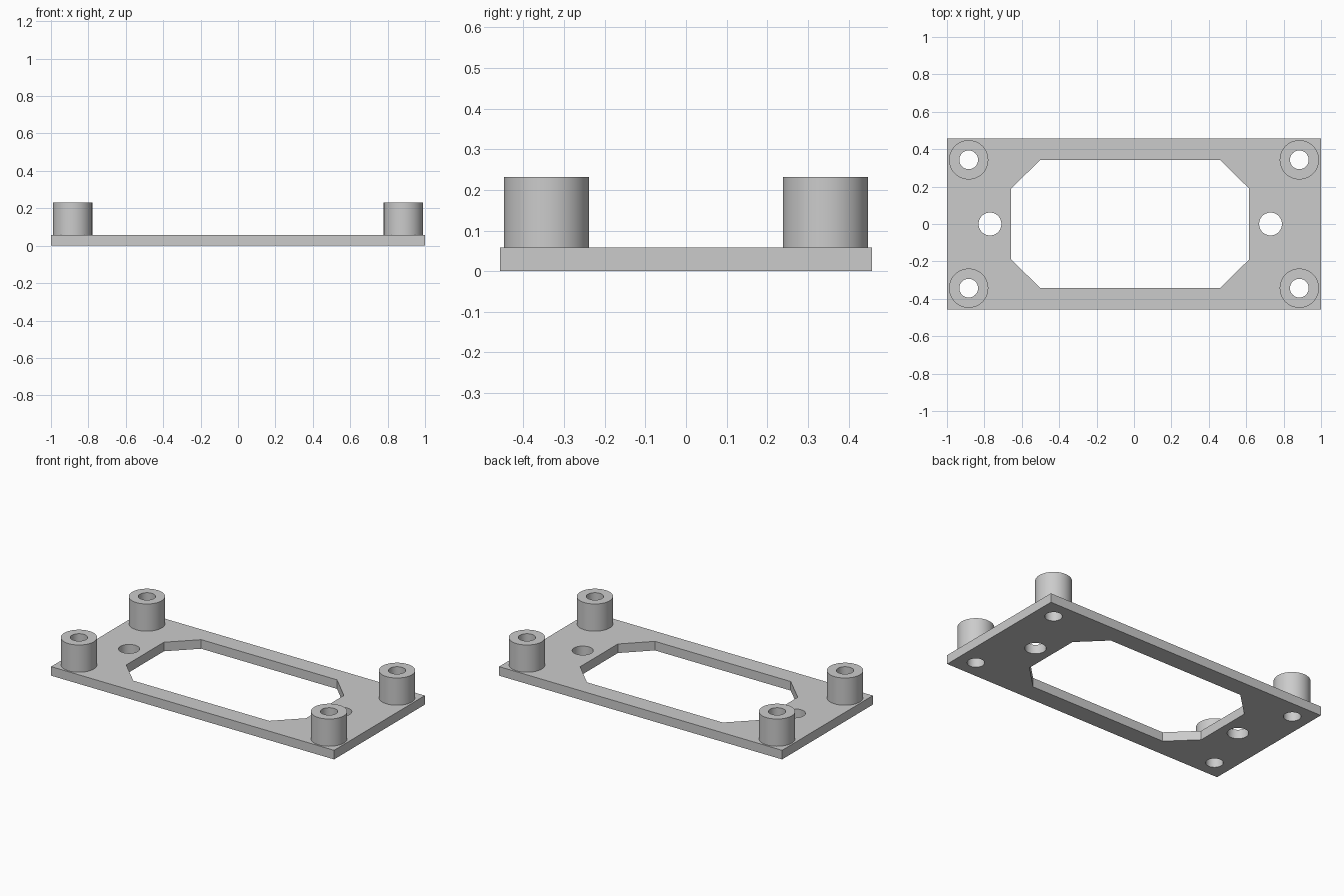
import bpy
import bmesh
import math

default = bpy.data.objects.get("Cube")
if default:
    bpy.data.objects.remove(default, do_unlink=True)

PLATE_TOP = 0.058
POST_TOP = 0.232
HOLE_R = 0.05
POST_X, POST_Y = 0.884, 0.343

COLOUR = (0.6, 0.6, 0.6, 1.0)
grey = bpy.data.materials.new("grey plastic")
grey.use_nodes = True
grey.diffuse_color = COLOUR
grey.node_tree.nodes["Principled BSDF"].inputs["Base Color"].default_value = COLOUR


def circle(x, y, r, n=64):
    return [(x + r * math.cos(math.tau * i / n), y + r * math.sin(math.tau * i / n))
            for i in range(n)]


def prism(name, loops, z0, z1):
    """Fill an outline with holes and extrude it upwards."""
    bm = bmesh.new()
    edges = []
    for loop in loops:
        verts = [bm.verts.new((x, y, z0)) for x, y in loop]
        edges += [bm.edges.new((a, b)) for a, b in zip(verts, verts[1:] + verts[:1])]
    bmesh.ops.triangle_fill(bm, edges=edges, use_beauty=True)
    top = bmesh.ops.extrude_face_region(bm, geom=bm.faces[:], use_keep_orig=True)
    moved = [g for g in top["geom"] if isinstance(g, bmesh.types.BMVert)]
    bmesh.ops.translate(bm, verts=moved, vec=(0, 0, z1 - z0))
    bmesh.ops.recalc_face_normals(bm, faces=bm.faces[:])
    mesh = bpy.data.meshes.new(name)
    bm.to_mesh(mesh)
    bm.free()
    mesh.materials.append(grey)
    obj = bpy.data.objects.new(name, mesh)
    bpy.context.collection.objects.link(obj)
    bpy.ops.object.select_all(action="DESELECT")
    obj.select_set(True)
    bpy.context.view_layer.objects.active = obj
    bpy.ops.object.shade_smooth_by_angle(angle=math.radians(30))
    return obj


corners = [(side, end, x * POST_X, y * POST_Y)
           for side, x in (("left", 1), ("right", -1))
           for end, y in (("front", -1), ("back", 1))]

# Base plate with chamfered window, two mounting holes and four post holes
outline = [(-1, -0.458), (1, -0.458), (1, 0.458), (-1, 0.458)]
window = [(-0.5, -0.343), (0.46, -0.343), (0.615, -0.19), (0.615, 0.19),
          (0.46, 0.343), (-0.5, 0.343), (-0.657, 0.19), (-0.657, -0.19)]
mounting = [circle(x, 0, 0.061) for x in (-0.77, 0.73)]
post_holes = [circle(x, y, HOLE_R) for _, _, x, y in corners]
prism("base_plate", [outline, window] + mounting + post_holes, 0, PLATE_TOP)

# Hollow corner posts
for side, end, x, y in corners:
    prism(f"{end}_{side}_post", [circle(x, y, 0.105), circle(x, y, HOLE_R)],
          PLATE_TOP, POST_TOP)
